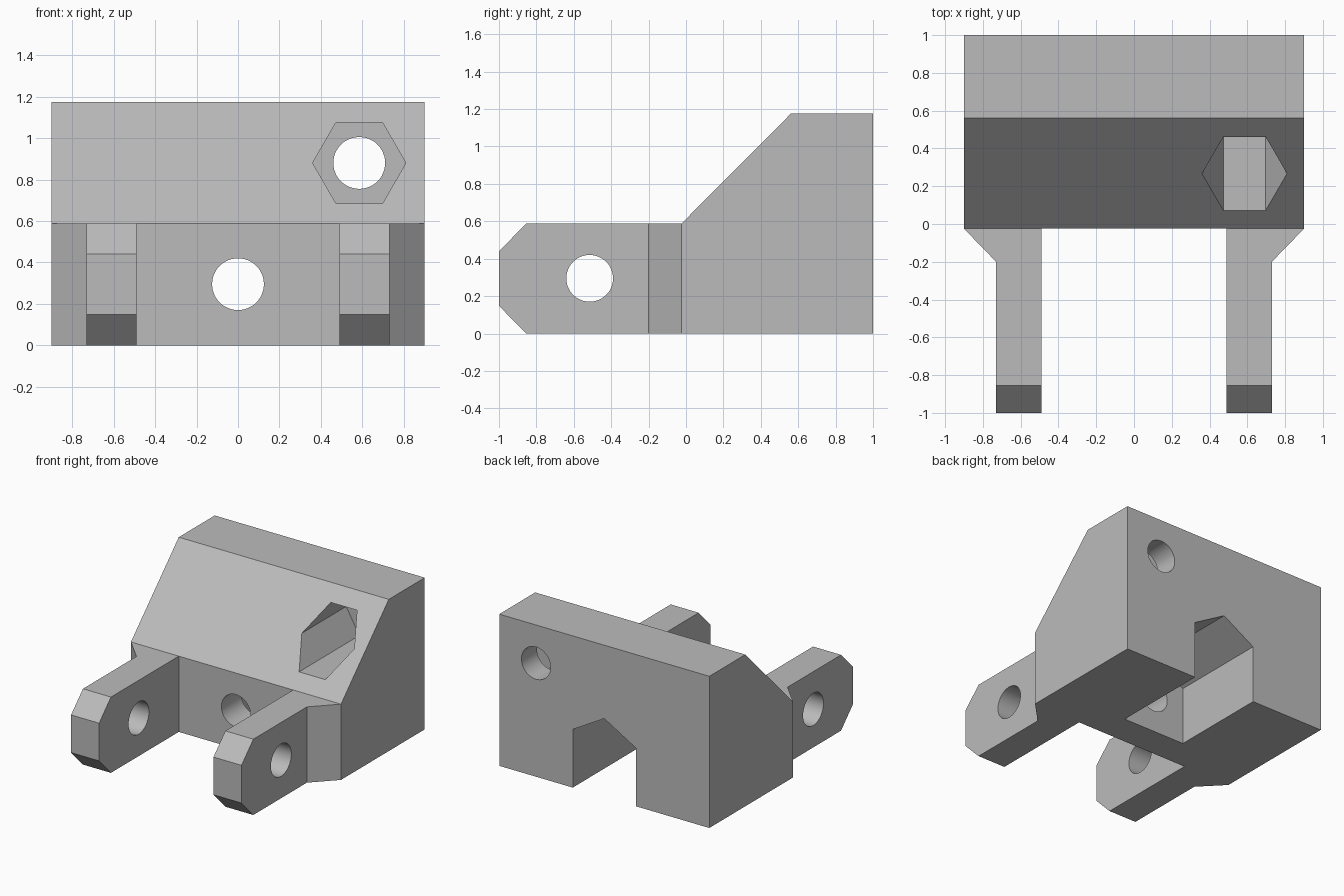
import bpy, bmesh, math
from mathutils import Vector

cube = bpy.data.objects.get("Cube")
if cube:
    bpy.data.objects.remove(cube, do_unlink=True)

grey = bpy.data.materials.new("plain grey")
grey.use_nodes = True
GREY = (0.5, 0.5, 0.5, 1)
grey.diffuse_color = GREY
grey.node_tree.nodes["Principled BSDF"].inputs["Base Color"].default_value = GREY


def prism(name, profile, axis, start, end):
    """Extrude a 2D profile along an axis; the profile uses the other two axes in order."""
    def place(p, depth):
        co = list(p)
        co.insert("xyz".index(axis), depth)
        return Vector(co)
    bm = bmesh.new()
    face = bm.faces.new([bm.verts.new(place(p, start)) for p in profile])
    out = bmesh.ops.extrude_face_region(bm, geom=[face])
    moved = [g for g in out["geom"] if isinstance(g, bmesh.types.BMVert)]
    bmesh.ops.translate(bm, verts=moved, vec=place((0, 0), end - start))
    bmesh.ops.recalc_face_normals(bm, faces=bm.faces)
    mesh = bpy.data.meshes.new(name)
    bm.to_mesh(mesh)
    bm.free()
    mesh.materials.append(grey)
    obj = bpy.data.objects.new(name, mesh)
    bpy.context.collection.objects.link(obj)
    return obj


def ring(a, b, radius, sides, turn=0.0):
    angles = [turn + math.tau * i / sides for i in range(sides)]
    return [(a + radius * math.cos(t), b + radius * math.sin(t)) for t in angles]


def combine(target, other, operation):
    """Apply a boolean and discard the helper."""
    mod = target.modifiers.new(operation.lower(), "BOOLEAN")
    mod.operation = operation
    mod.solver = "EXACT"
    mod.object = other
    bpy.context.view_layer.objects.active = target
    bpy.ops.object.modifier_apply(modifier=mod.name)
    bpy.data.objects.remove(other, do_unlink=True)


HALF, FRONT, LOW, TOP = 0.9, -0.025, 0.587, 1.175
ARM_IN, ARM_OUT = 0.49, 0.73
HOLE = 0.125
AXIS_Z = 0.295
BOLT = (0.585, 0.88)

# Main block with sloped front
bracket = prism("hinge_bracket",
                [(FRONT, 0), (1, 0), (1, TOP), (0.56, TOP), (FRONT, LOW)],
                "x", -HALF, HALF)

# Chamfered arms with corner gussets
arm_profile = [(0.1, 0), (-0.855, 0), (-1, 0.148), (-1, 0.44), (-0.855, LOW), (0.1, LOW)]
gusset_profile = [(0.6, -0.2), (ARM_OUT, -0.2), (HALF, FRONT), (0.85, 0.1), (0.6, 0.1)]
for s in (-1, 1):
    combine(bracket, prism("arm", arm_profile, "x", s * ARM_IN, s * ARM_OUT), "UNION")
    combine(bracket, prism("gusset", [(s * x, y) for x, y in gusset_profile],
                           "z", 0, LOW), "UNION")

# Pivot holes through both arms
combine(bracket, prism("pivot_hole", ring(-0.515, AXIS_Z, HOLE, 48), "x", -1, 1), "DIFFERENCE")

# Bolt holes through the block
for x, z in ((0, AXIS_Z), BOLT):
    combine(bracket, prism("bolt_hole", ring(x, z, HOLE, 48), "y", -0.5, 1.2), "DIFFERENCE")

# Hexagonal head pocket in the slope
combine(bracket, prism("head_pocket", ring(*BOLT, 0.225, 6), "y", -0.4, 0.81), "DIFFERENCE")

# Peaked nut slot, open at the back and bottom
slot = [(-0.27, -0.2), (0.27, -0.2), (0.27, 0.451), (0, 0.607), (-0.27, 0.451)]
combine(bracket, prism("nut_slot", slot, "y", 0.22, 1.2), "DIFFERENCE")

# Smooth hole walls, crisp edges elsewhere
bpy.ops.object.select_all(action="DESELECT")
bracket.select_set(True)
bpy.context.view_layer.objects.active = bracket
bpy.ops.object.shade_smooth_by_angle(angle=math.radians(25))
